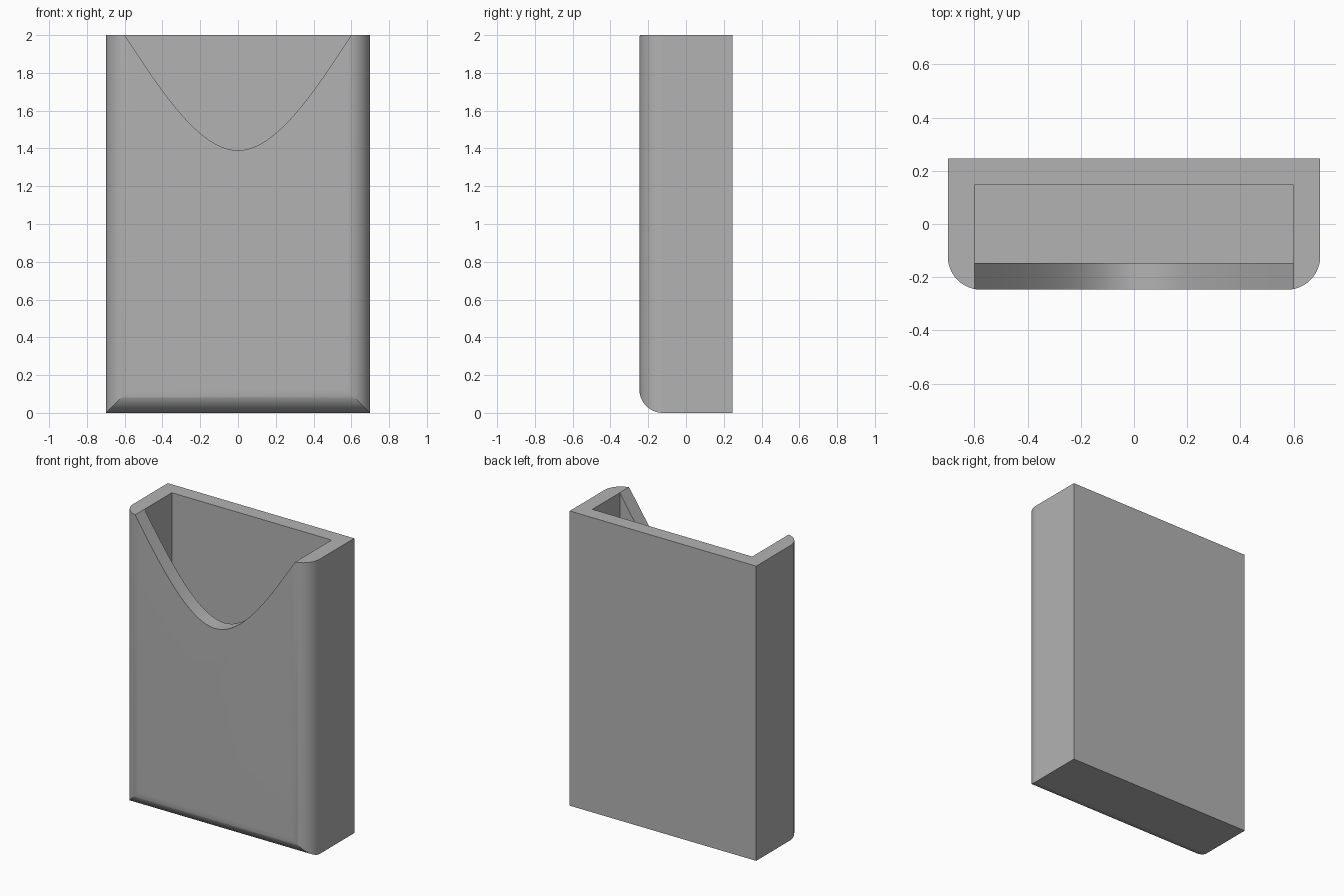
import bpy
import bmesh
from math import sin, cos, pi, radians
from mathutils import Vector

if "Cube" in bpy.data.objects:
    bpy.data.objects.remove(bpy.data.objects["Cube"])

HALF_W, HALF_D, HEIGHT = 0.7, 0.247, 2.0
WALL, RADIUS, STEPS = 0.1, 0.125, 20
NOTCH_LOW = 1.39

gray = bpy.data.materials.new("plain gray")
gray.use_nodes = True
color = (0.45, 0.45, 0.45, 1)
gray.diffuse_color = color
gray.node_tree.nodes["Principled BSDF"].inputs["Base Color"].default_value = color


def prism(name, points, direction):
    """Extrude a closed outline of 3D points along a vector."""
    bm = bmesh.new()
    face = bm.faces.new([bm.verts.new(p) for p in points])
    result = bmesh.ops.extrude_face_region(bm, geom=[face])
    moved = [v for v in result["geom"] if isinstance(v, bmesh.types.BMVert)]
    bmesh.ops.translate(bm, verts=moved, vec=Vector(direction))
    bmesh.ops.recalc_face_normals(bm, faces=bm.faces)
    mesh = bpy.data.meshes.new(name)
    bm.to_mesh(mesh)
    bm.free()
    mesh.materials.append(gray)
    obj = bpy.data.objects.new(name, mesh)
    bpy.context.collection.objects.link(obj)
    return obj


def arc(cx, cy, start):
    """Quarter circle running counterclockwise from a start angle."""
    angles = [start + pi / 2 * i / STEPS for i in range(STEPS + 1)]
    return [(cx + RADIUS * cos(a), cy + RADIUS * sin(a)) for a in angles]


def combine(target, tool, operation):
    mod = target.modifiers.new(operation, "BOOLEAN")
    mod.operation, mod.object, mod.solver = operation, tool, "EXACT"
    bpy.context.view_layer.objects.active = target
    bpy.ops.object.modifier_apply(modifier=mod.name)
    bpy.data.objects.remove(tool)


# Body: plan outline with rounded front corners, extruded upward
inner_x, inner_y = HALF_W - RADIUS, -HALF_D + RADIUS
plan = arc(-inner_x, inner_y, pi) + arc(inner_x, inner_y, 1.5 * pi)
plan += [(HALF_W, HALF_D), (-HALF_W, HALF_D)]
holder = prism("card_holder", [(x, y, 0) for x, y in plan], (0, 0, HEIGHT))

# Rounded lower front edge, mitred into the corners
side = arc(inner_y, RADIUS, pi)
side += [(1, 0), (1, 3), (-HALF_D, 3)]
combine(holder, prism("side_profile", [(-1, y, z) for y, z in side], (2, 0, 0)), "INTERSECT")

# Pocket, open at the top
px, py = HALF_W - WALL, HALF_D - WALL
pocket = [(-px, -py, WALL), (px, -py, WALL), (px, py, WALL), (-px, py, WALL)]
combine(holder, prism("pocket_cutter", pocket, (0, 0, 3)), "DIFFERENCE")

# Curved thumb notch through the front wall
notch = []
for i in range(-STEPS, STEPS + 1):
    t = abs(i) / STEPS
    z = NOTCH_LOW + (HEIGHT - NOTCH_LOW) * (1.5 * t ** 2 - 0.5 * t ** 3)
    notch.append((px * i / STEPS, -1, z))
notch += [(px, -1, 3), (-px, -1, 3)]
combine(holder, prism("notch_cutter", notch, (0, 1, 0)), "DIFFERENCE")

# Smooth rounded edges, crisp corners
bpy.ops.object.select_all(action="DESELECT")
holder.select_set(True)
bpy.context.view_layer.objects.active = holder
bpy.ops.object.shade_smooth_by_angle(angle=radians(25))
weighted = holder.modifiers.new("weighted_normals", "WEIGHTED_NORMAL")
weighted.keep_sharp = True
